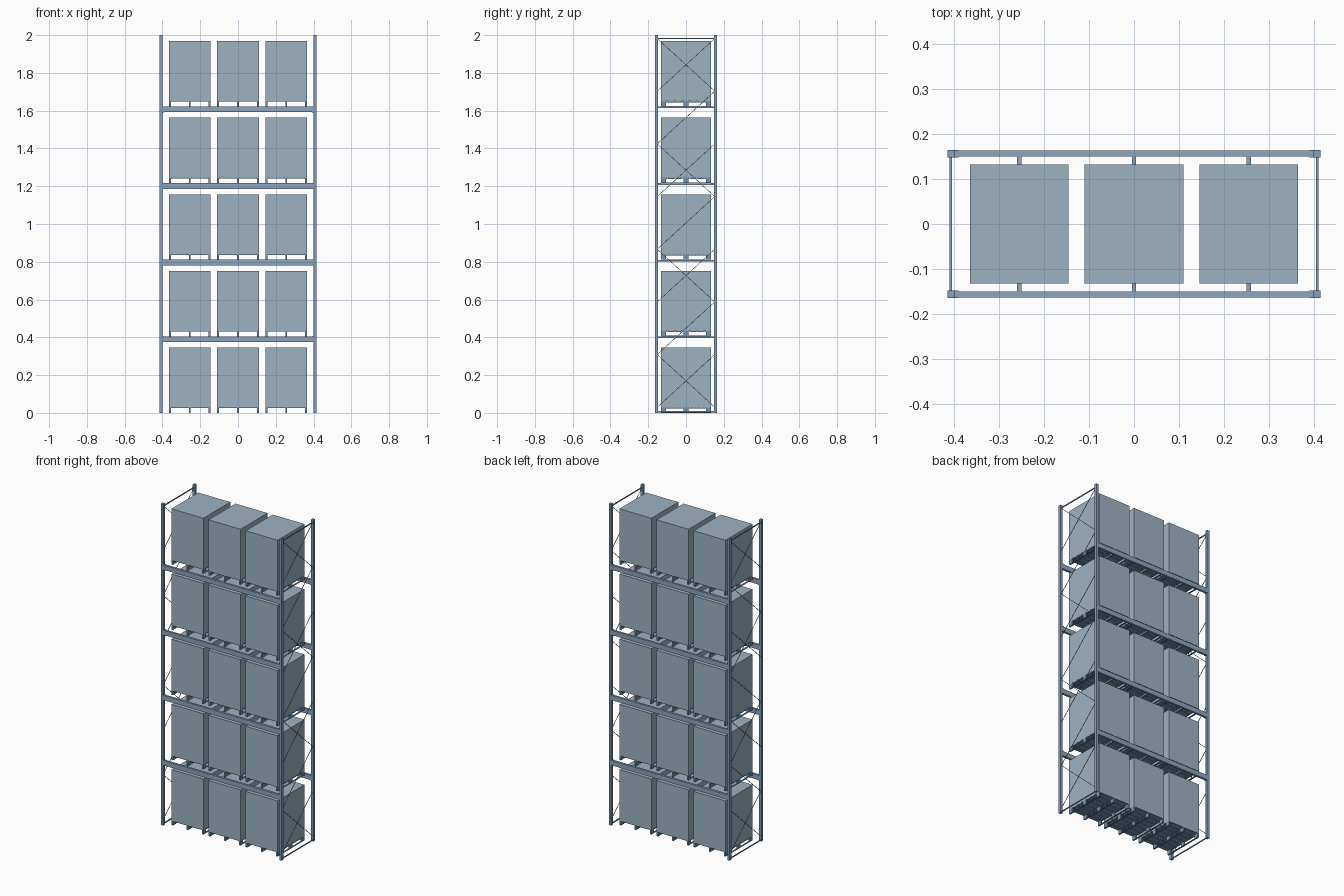
import bpy, bmesh
from mathutils import Vector, Matrix

if "Cube" in bpy.data.objects:
    bpy.data.objects.remove(bpy.data.objects["Cube"])

STEP = 0.4055                      # shelf spacing
COLS = (-0.2555, 0.0, 0.2555)      # load centres in x


def material(name, rgb):
    m = bpy.data.materials.new(name)
    m.diffuse_color = (*rgb, 1)
    m.use_nodes = True
    m.node_tree.nodes["Principled BSDF"].inputs["Base Color"].default_value = m.diffuse_color
    return m


CARTON = material("slate_grey", (0.34, 0.45, 0.54))
STEEL = material("steel_blue", (0.23, 0.35, 0.50))
BEAM = material("beam_blue", (0.27, 0.38, 0.53))
PALLET = material("pallet_blue", (0.17, 0.31, 0.47))
ROD = material("dark_blue", (0.16, 0.25, 0.36))


def add_box(bm, x0, x1, y0, y1, z0, z1):
    m = Matrix.Translation(((x0 + x1) / 2, (y0 + y1) / 2, (z0 + z1) / 2)) \
        @ Matrix.Diagonal((abs(x1 - x0), abs(y1 - y0), abs(z1 - z0), 1))
    bmesh.ops.create_cube(bm, size=1, matrix=m)


def add_rod(bm, a, b, t):
    a, b = Vector(a), Vector(b)
    d = b - a
    rot = d.to_track_quat('Z', 'Y').to_matrix().to_4x4()
    m = Matrix.Translation((a + b) / 2) @ rot @ Matrix.Diagonal((t, t, d.length, 1))
    bmesh.ops.create_cube(bm, size=1, matrix=m)


def to_mesh(bm, name, mat):
    me = bpy.data.meshes.new(name)
    bm.to_mesh(me)
    bm.free()
    me.materials.append(mat)
    return me


def link(me, name, loc=(0, 0, 0)):
    ob = bpy.data.objects.new(name, me)
    ob.location = loc
    bpy.context.collection.objects.link(ob)


def finish(bm, name, mat):
    link(to_mesh(bm, name, mat), name)


# four upright posts
for sx in (-1, 1):
    for sy in (-1, 1):
        bm = bmesh.new()
        add_box(bm, sx * 0.4, sx * 0.4155, sy * 0.148, sy * 0.1645, 0, 2)
        finish(bm, "upright_post", STEEL)

# end frames: ties at top and bottom, crossed and single diagonals in turn
PANELS, Z0, Z1 = 7, 0.03, 1.982
h = (Z1 - Z0) / PANELS
for sx in (-1, 1):
    x = sx * 0.408
    bm = bmesh.new()
    for z in (0.006, Z1):
        add_box(bm, x - 0.0025, x + 0.0025, -0.15, 0.15, z - 0.003, z + 0.003)
    finish(bm, "frame_ties", STEEL)
    bm = bmesh.new()
    for i in range(PANELS):
        za, zb = Z0 + i * h, Z0 + (i + 1) * h
        add_rod(bm, (x - 0.001, -0.152, za), (x - 0.001, 0.152, zb), 0.0025)
        if i % 2 == 0:
            add_rod(bm, (x + 0.001, 0.152, za), (x + 0.001, -0.152, zb), 0.0025)
    finish(bm, "diagonal_braces", ROD)

# shelf beams with end connectors, and pallet support bars
for lv in range(1, 5):
    top = lv * STEP
    for sy in (-1, 1):
        bm = bmesh.new()
        add_box(bm, -0.401, 0.401, sy * 0.1505, sy * 0.164, top - 0.03, top)
        for sx in (-1, 1):
            add_box(bm, sx * 0.391, sx * 0.402, sy * 0.148, sy * 0.165,
                    top - 0.031, top + 0.001)
        finish(bm, "shelf_beam", BEAM)
    bm = bmesh.new()
    for cx in COLS:
        add_box(bm, cx - 0.0045, cx + 0.0045, -0.152, 0.152, top - 0.009, top - 0.0005)
    finish(bm, "support_bars", BEAM)

# pallet: deck boards, stringer boards, blocks and skids
bm = bmesh.new()
N, W, L = 7, 0.11, 0.132
pitch = (2 * L - 0.028) / (N - 1)
for i in range(N):
    y = -L + 0.014 + i * pitch
    add_box(bm, -W, W, y - 0.014, y + 0.014, 0.0255, 0.0285)
for x in (-W + 0.005, 0, W - 0.005):
    add_box(bm, x - 0.005, x + 0.005, -L, L, 0.0225, 0.0255)
    add_box(bm, x - 0.005, x + 0.005, -L, L, 0, 0.003)
    for y in (-L + 0.013, 0, L - 0.013):
        add_box(bm, x - 0.005, x + 0.005, y - 0.013, y + 0.013, 0.003, 0.0225)
pallet = to_mesh(bm, "pallet", PALLET)

# load carton
bm = bmesh.new()
add_box(bm, -W, W, -L, L, 0.0285, 0.346)
carton = to_mesh(bm, "carton", CARTON)

# fill every bay
for lv in range(5):
    for cx in COLS:
        link(pallet, "pallet", (cx, 0, lv * STEP))
        link(carton, "carton", (cx, 0, lv * STEP))
